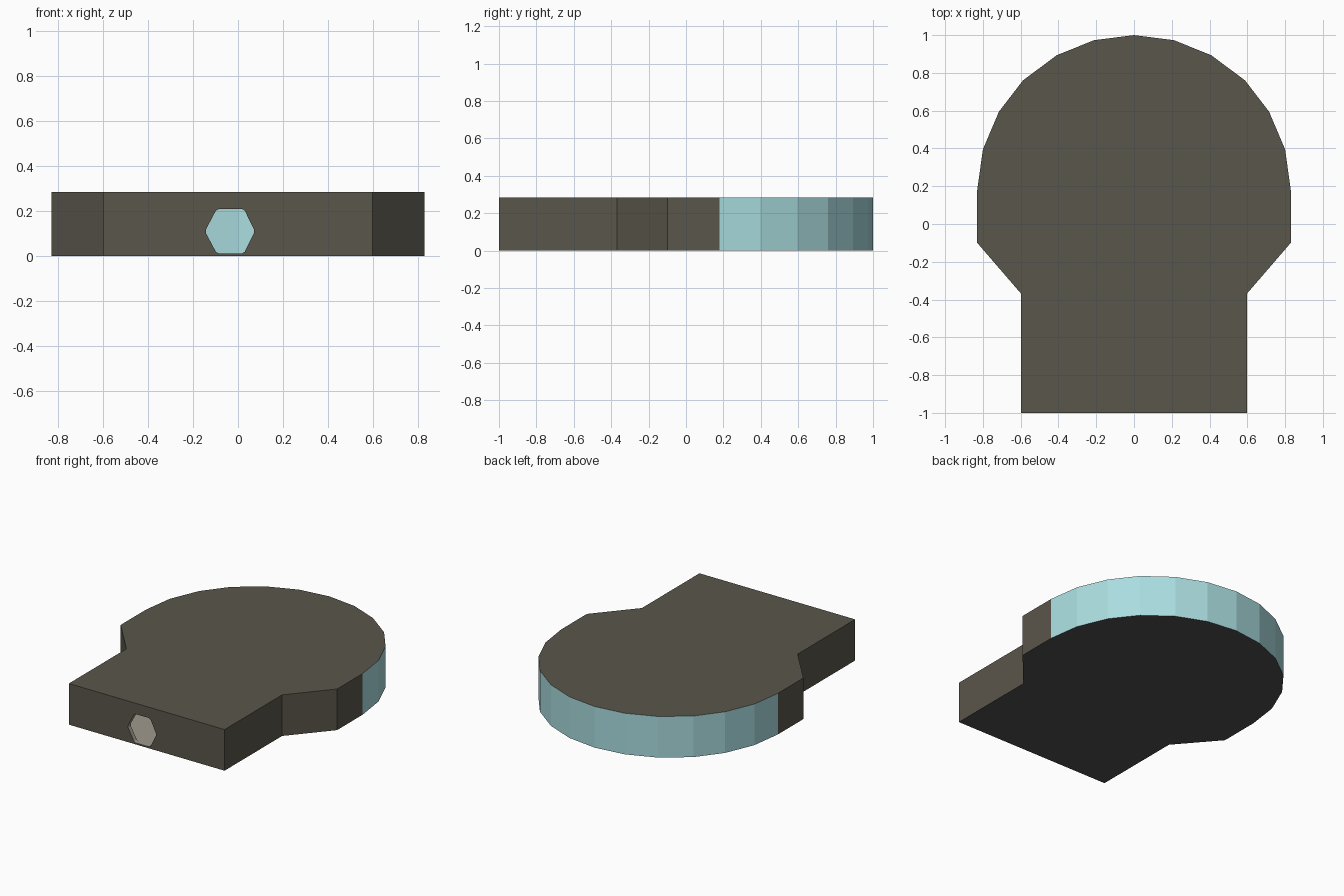
import bpy, bmesh
from mathutils import Vector

if "Cube" in bpy.data.objects:
    bpy.data.objects.remove(bpy.data.objects["Cube"])

HEIGHT = 0.285


def material(name, rgb):
    m = bpy.data.materials.new(name)
    m.diffuse_color = (*rgb, 1)
    m.use_nodes = True
    m.node_tree.nodes["Principled BSDF"].inputs["Base Color"].default_value = m.diffuse_color
    return m


# Slots shared by the shell and its cutters
MATS = [material("dark_wall", (0.102, 0.093, 0.072)),
        material("pale_glass", (0.40, 0.72, 0.74)),
        material("dark_underside", (0.08, 0.08, 0.08)),
        material("beige_interior", (0.35, 0.32, 0.26))]


def prism(name, ring, offset, pick):
    """Extrude a closed ring of 3D points; pick(centre, normal) gives the slot."""
    bm = bmesh.new()
    face = bm.faces.new([bm.verts.new(p) for p in ring])
    res = bmesh.ops.extrude_face_region(bm, geom=[face], use_keep_orig=True)
    top = [v for v in res["geom"] if isinstance(v, bmesh.types.BMVert)]
    bmesh.ops.translate(bm, verts=top, vec=offset)
    bmesh.ops.recalc_face_normals(bm, faces=bm.faces)
    for f in bm.faces:
        f.material_index = pick(f.calc_center_median(), f.normal)
    mesh = bpy.data.meshes.new(name)
    bm.to_mesh(mesh)
    bm.free()
    for m in MATS:
        mesh.materials.append(m)
    ob = bpy.data.objects.new(name, mesh)
    bpy.context.collection.objects.link(ob)
    return ob


def cut(target, cutter):
    mod = target.modifiers.new("cut", 'BOOLEAN')
    mod.object, mod.operation, mod.solver = cutter, 'DIFFERENCE', 'EXACT'
    bpy.context.view_layer.objects.active = target
    bpy.ops.object.modifier_apply(modifier=mod.name)
    bpy.data.objects.remove(cutter)


# Keyhole floor plan: half outline, mirrored
half = [(0.597, -1), (0.597, -0.37), (0.83, -0.10), (0.83, 0.18), (0.80, 0.395),
        (0.715, 0.595), (0.588, 0.76), (0.41, 0.893), (0.212, 0.973)]
plan = half + [(0, 1)] + [(-x, y) for x, y in reversed(half)]


def outer_slot(c, n):
    if n.z < -0.5:
        return 2
    return 1 if abs(n.z) < 0.5 and c.y > 0.18 else 0


def inner_slot(c, n):
    return 1 if abs(n.z) < 0.5 and c.y > 0.17 else 3


shell = prism("room_shell", [(x, y, 0) for x, y in plan], (0, 0, HEIGHT), outer_slot)

# Hollow interior
cavity = prism("cavity_cutter", [(x * 0.97, y * 0.97, 0.008) for x, y in plan],
               (0, 0, HEIGHT - 0.018), inner_slot)
cut(shell, cavity)

# Six-sided doorway with slightly clipped corners
hexagon = [Vector(p) for p in ((-0.147, 0.11), (-0.094, 0.21), (0.026, 0.21),
                               (0.075, 0.11), (0.026, 0.011), (-0.094, 0.011))]
door = []
for i, p in enumerate(hexagon):
    for q in (hexagon[i - 1], hexagon[(i + 1) % 6]):
        c = p.lerp(q, 0.08)
        door.append((c.x, -1.05, c.y))
cut(shell, prism("door_cutter", door, (0, 0.15, 0), lambda c, n: 3))
